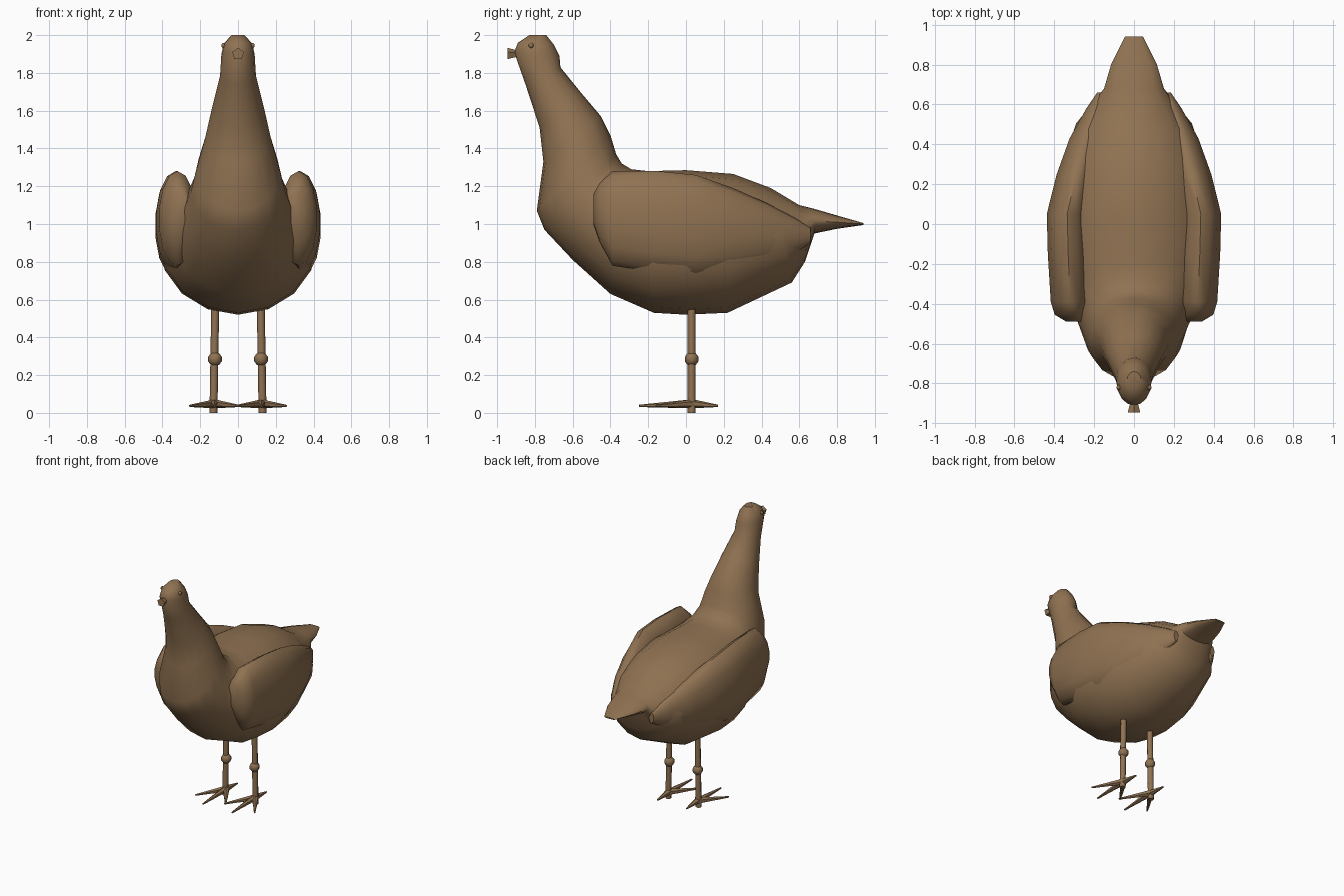
import bpy, bmesh, math
from mathutils import Vector

if "Cube" in bpy.data.objects:
    bpy.data.objects.remove(bpy.data.objects["Cube"])

brown = bpy.data.materials.new("feather brown")
brown.diffuse_color = (0.28, 0.17, 0.085, 1)
brown.use_nodes = True
brown.node_tree.nodes["Principled BSDF"].inputs["Base Color"].default_value = brown.diffuse_color


def finish(name, bm, angle=50):
    bmesh.ops.recalc_face_normals(bm, faces=bm.faces)
    me = bpy.data.meshes.new(name)
    bm.to_mesh(me)
    bm.free()
    ob = bpy.data.objects.new(name, me)
    bpy.context.collection.objects.link(ob)
    me.materials.append(brown)
    bpy.ops.object.select_all(action='DESELECT')
    ob.select_set(True)
    bpy.context.view_layer.objects.active = ob
    bpy.ops.object.shade_smooth_by_angle(angle=math.radians(angle))
    return ob


def loft(name, rings):
    """Skin a closed surface over a list of rings of points."""
    bm = bmesh.new()
    vs = [[bm.verts.new(p) for p in r] for r in rings]
    n = len(vs[0])
    for a, b in zip(vs, vs[1:]):
        for i in range(n):
            j = (i + 1) % n
            bm.faces.new((a[i], a[j], b[j], b[i]))
    bm.faces.new(vs[0])
    bm.faces.new(vs[-1])
    return finish(name, bm)


def oval(centre, u, v, n=14):
    return [centre + u * math.cos(t) + v * math.sin(t)
            for t in (2 * math.pi * (i + 0.5) / n for i in range(n))]


def rod(name, a, b, r1, r2, sides=8):
    a, b = Vector(a), Vector(b)
    bm = bmesh.new()
    bmesh.ops.create_cone(bm, cap_ends=True, segments=sides,
                          radius1=r1, radius2=r2, depth=(b - a).length)
    rot = (b - a).to_track_quat('Z', 'Y').to_matrix()
    for v in bm.verts:
        v.co = rot @ v.co + (a + b) / 2
    return finish(name, bm)


def ball(name, c, r):
    bm = bmesh.new()
    bmesh.ops.create_uvsphere(bm, u_segments=8, v_segments=5, radius=r)
    bmesh.ops.translate(bm, verts=bm.verts, vec=Vector(c))
    return finish(name, bm)


# Body from tail to head: upper (y, z), lower (y, z), half width
stations = [
    (.94, 1.005, .94, .995, .045), (.80, 1.045, .80, .975, .115),
    (.68, 1.08, .68, .95, .15), (.60, 1.10, .63, .80, .20),
    (.45, 1.19, .56, .69, .29), (.25, 1.265, .22, .53, .38),
    (.0, 1.285, .0, .52, .42), (-.20, 1.28, -.17, .53, .41),
    (-.29, 1.29, -.40, .63, .36), (-.34, 1.32, -.60, .81, .29),
    (-.37, 1.37, -.75, .97, .25), (-.40, 1.47, -.79, 1.07, .225),
    (-.45, 1.57, -.755, 1.33, .175), (-.56, 1.70, -.775, 1.51, .14),
    (-.665, 1.83, -.85, 1.74, .095), (-.67, 1.89, -.91, 1.91, .088),
    (-.70, 1.95, -.89, 1.96, .075), (-.74, 2.0, -.83, 2.0, .035)]
rings = []
for ty, tz, by, bz, w in stations:
    top, low = Vector((0, ty, tz)), Vector((0, by, bz))
    # quarter-step offset keeps the silhouette points on the top and bottom
    c, up = (top + low) / 2, (top - low) / 2
    rings.append([c + Vector((w, 0, 0)) * math.cos(t) + up * math.sin(t)
                  for t in (2 * math.pi * i / 16 for i in range(16))])
loft("body", rings)

# Folded wing: y, centre x, half width, centre z, half height
wing = [(-.49, .295, .045, 1.08, .08), (-.455, .315, .085, 1.06, .16),
        (-.39, .32, .10, 1.03, .25), (-.15, .33, .105, 1.01, .27),
        (.05, .335, .105, .99, .27), (.25, .29, .10, .97, .22),
        (.43, .24, .085, .95, .16), (.58, .19, .05, .94, .09),
        (.66, .165, .02, .94, .04)]

for side, s in (("left", 1), ("right", -1)):
    loft(side + "_wing", [oval(Vector((s * x, y, z)), Vector((rx, 0, 0)),
                               Vector((0, 0, rz))) for y, x, rx, z, rz in wing])
    # Leg with knee
    rod(side + "_leg", (s * .13, .03, 0), (s * .12, .03, .6), .021, .021)
    ball(side + "_knee", (s * .122, .03, .285), .038)
    # Toes, three forward and one back
    for k, (dx, dy) in enumerate([(0, -.25), (.13, -.16), (-.13, -.16), (0, .17)]):
        rod(f"{side}_toe_{k + 1}", (s * .125, .035, .048),
            (s * .125 + dx, dy, .037), .024, .006, 6)
    # Eye
    ball(side + "_eye", (s * .075, -.82, 1.945), .014)

# Beak flares out to a blunt end
rod("beak", (0, -.87, 1.90), (0, -.945, 1.90), .012, .033, 5)
